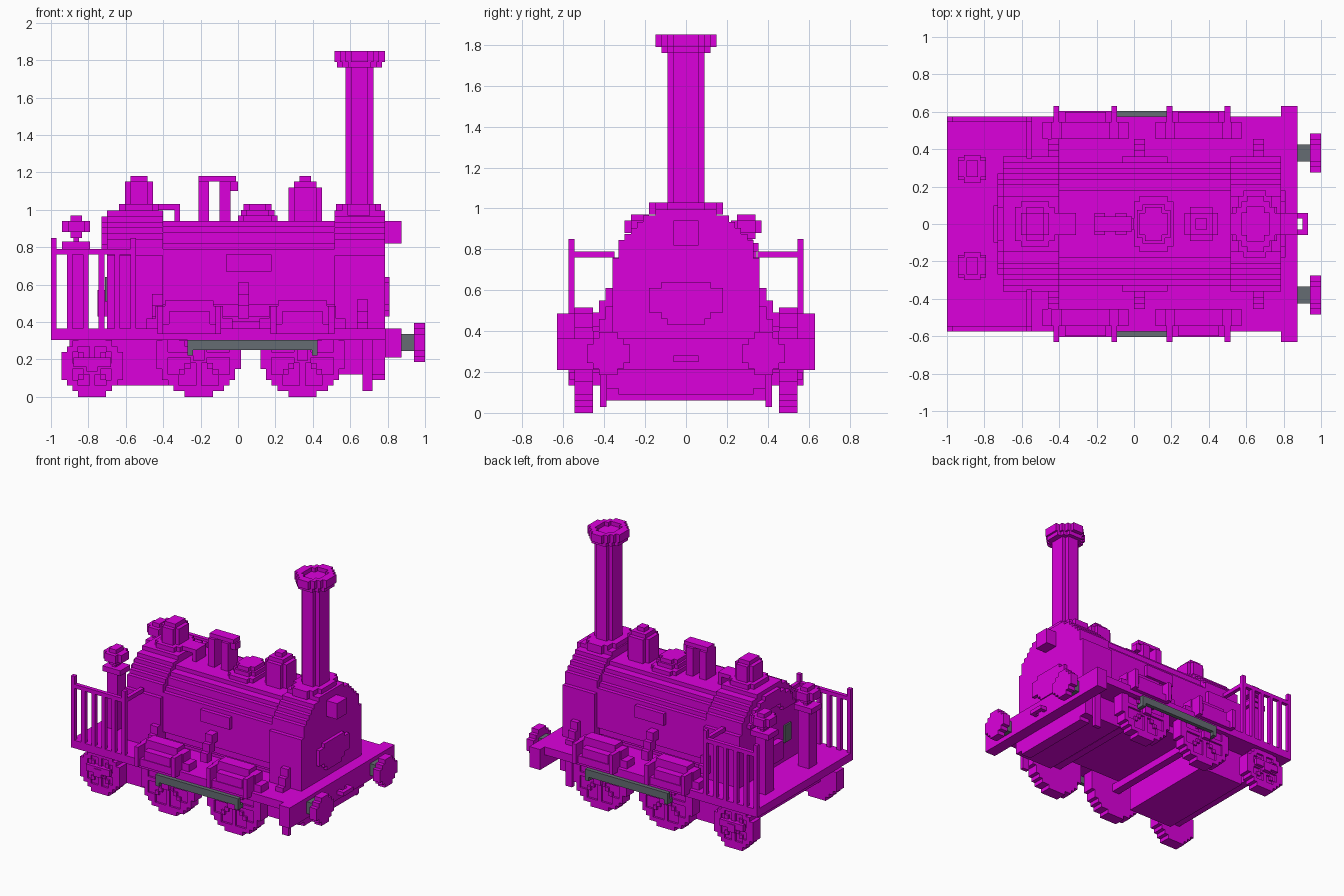
import bpy, bmesh, math
from mathutils import Vector

cube = bpy.data.objects.get("Cube")
if cube:
    bpy.data.objects.remove(cube, do_unlink=True)

V = 0.03  # block size


def material(name, rgb):
    m = bpy.data.materials.new(name)
    m.use_nodes = True
    m.diffuse_color = (*rgb, 1)
    bsdf = next(n for n in m.node_tree.nodes if n.type == 'BSDF_PRINCIPLED')
    bsdf.inputs["Base Color"].default_value = (*rgb, 1)
    return m


MAGENTA = material("magenta", (0.72, 0.0, 0.72))
GREY = material("slate_grey", (0.13, 0.15, 0.17))


def finish(name, bm, mat):
    bmesh.ops.recalc_face_normals(bm, faces=bm.faces[:])
    me = bpy.data.meshes.new(name)
    bm.to_mesh(me)
    bm.free()
    me.materials.append(mat)
    ob = bpy.data.objects.new(name, me)
    bpy.context.collection.objects.link(ob)


def box(name, x, y, z, mat=MAGENTA):
    """Box from (low, high) pairs."""
    bm = bmesh.new()
    bmesh.ops.create_cube(bm, size=1)
    for v in bm.verts:
        v.co = Vector([(r[0] + r[1]) / 2 + c * abs(r[1] - r[0])
                       for c, r in zip(v.co, (x, y, z))])
    finish(name, bm, mat)


def slab(name, axis, depth, centre, n, test):
    """Stepped plate: every block of an n-sized grid that passes the test, extruded along axis."""
    na, nb = n
    bm = bmesh.new()

    def place(a, b):
        co = [centre[0] + a * V, centre[1] + b * V]
        co.insert(axis, depth[0])
        return co
    for i in range(na):
        for j in range(nb):
            a, b = i - na / 2, j - nb / 2
            if test((a + .5) * V, (b + .5) * V):
                bm.faces.new([bm.verts.new(place(a + p, b + q))
                              for p, q in ((0, 0), (1, 0), (1, 1), (0, 1))])
    bmesh.ops.remove_doubles(bm, verts=bm.verts[:], dist=V / 10)
    res = bmesh.ops.extrude_face_region(bm, geom=bm.faces[:], use_keep_orig=True)
    off = Vector((0, 0, 0))
    off[axis] = depth[1] - depth[0]
    bmesh.ops.translate(bm, vec=off, verts=[g for g in res["geom"] if isinstance(g, bmesh.types.BMVert)])
    finish(name, bm, MAGENTA)


def disc(name, axis, depth, centre, n):
    slab(name, axis, depth, centre, (n, n), lambda a, b: math.hypot(a, b) < n * V / 2)


def arch(r, zc, mid):
    """Round-topped barrel section around zc, straight sides below."""
    return lambda y, z: abs(y) < r and (z + mid < zc or math.hypot(y, z + mid - zc) < r)


# Footplate, frame and buffer beam
box("footplate", (-1, .785), (-.575, .575), (.305, .365))
box("buffer_beam", (.785, .875), (-.63, .63), (.21, .365))
box("frame", (-.9, .785), (-.39, .39), (.25, .306))
box("ashpan", (-.68, -.30), (-.40, .40), (.06, .305))
box("front_underframe", (.46, .785), (-.39, .39), (.12, .305))
box("front_underframe_base", (.70, .785), (-.33, .33), (.09, .12))

# Firebox, boiler and smokebox
slab("firebox", 0, (-.70, -.40), (0, .68), (24, 21), arch(.365, .65, .68))
slab("firebox_back_rim", 0, (-.73, -.70), (0, .68), (24, 21),
     lambda y, z: z > .1 and .20 < math.hypot(y, z + .03) < .31)
slab("smokebox", 0, (.515, .785), (0, .68), (24, 21), arch(.365, .65, .68))
slab("boiler", 0, (-.40, .515), (0, .655), (22, 19),
     lambda y, z: abs(y) < .33 and math.hypot(y, z + .02) < .345)
box("boiler_saddle", (-.4, .515), (-.24, .24), (.365, .45))
slab("smokebox_door", 0, (.785, .81), (0, .535), (12, 7),
     lambda y, z: abs(y) < (.12 if z > .075 else .18 if z > -.045 else .18 + (z + .03) * 1.7))
box("front_lamp", (.785, .875), (-.06, .06), (.82, .94))
box("fire_door", (-.75, -.70), (-.10, .10), (.43, .57))
box("backhead_gauge", (-.712, -.70), (-.25, -.17), (.51, .64), GREY)

# Chimney with a hollow flared cap
slab("chimney_base", 2, (.97, 1.03), (.645, 0), (8, 12), lambda a, b: math.hypot(a, b * .7) < .125)
slab("chimney", 2, (1.0, 1.76), (.65, 0), (5, 6), lambda a, b: abs(a) + abs(b) < .125)
disc("chimney_collar", 2, (1.76, 1.79), (.65, 0), 8)
slab("chimney_cap", 2, (1.79, 1.82), (.65, 0), (9, 10), lambda a, b: abs(a) + abs(b) < .19)
slab("chimney_rim", 2, (1.82, 1.85), (.65, 0), (9, 10),
     lambda a, b: abs(a) + abs(b) < .19 and math.hypot(a, b) > .09)

# Domes along the top: name, centre x, then (blocks along, blocks across, bottom, top) tiers
for name, cx, tiers in (
        ("steam_dome", -.53, ((7, 8, .97, 1.03), (5, 6, 1.03, 1.15), (3, 4, 1.15, 1.18))),
        ("filler_dome", .105, ((7, 10, .91, .97), (6, 7, .97, 1.0), (5, 6, 1.0, 1.03))),
        ("sand_dome", .36, ((6, 6, .91, 1.12), (4, 4, 1.12, 1.15), (2, 2, 1.15, 1.18)))):
    for i, (nx, ny, z0, z1) in enumerate(tiers):
        slab(f"{name}_{i + 1}", 2, (z0, z1), (cx, 0), (nx, ny),
             lambda a, b, nx=nx, ny=ny: math.hypot(a / nx, b / ny) < .5 * V + .002)

# Steam pipe and safety valve
box("steam_pipe", (-.46, -.31), (-.06, .06), (1.0, 1.03))
box("steam_pipe_leg", (-.34, -.31), (-.06, .06), (.93, 1.0))
box("valve_post", (-.21, -.155), (-.06, .06), (.93, 1.15))
box("valve_lever", (-.21, -.01), (-.04, .04), (1.15, 1.18))
box("valve_column", (-.10, -.04), (-.06, .06), (.93, 1.15))
box("valve_spring", (-.10, 0), (-.03, .03), (1.10, 1.15))

# Coupling ring
for s in (-1, 1):
    box(f"coupling_side_{s}", (.875, .93), sorted((s * .03, s * .06)), (.25, .28))
box("coupling_end", (.90, .93), (-.03, .03), (.25, .28))

# Rear columns with knobs
for label, cy in (("front", -.225), ("back", .295)):
    box(f"{label}_column", (-.91, -.82), (cy - .05, cy + .05), (.365, .79))
    box(f"{label}_column_top", (-.94, -.79), (cy - .06, cy + .06), (.79, .83))
    box(f"{label}_column_neck", (-.88, -.85), (cy - .03, cy + .03), (.83, .88))
    disc(f"{label}_column_knob", 1, (cy - .045, cy + .045), (-.865, .91), 4)
    disc(f"{label}_column_knob_plate", 2, (.88, .94), (-.865, cy), 5)

# Everything that repeats on both flanks
for s, side in ((-1, "front"), (1, "back")):
    def ys(a, b):
        return sorted((s * a, s * b))

    # Wheels with rim, shallow web, spokes and hub
    for wname, cx, n in (("trailing", -.78, 11), ("driving", -.21, 15), ("leading", .345, 15)):
        r = n * V / 2
        tag = f"{side}_{wname}_wheel"
        disc(tag + "_web", 1, ys(.455, .53), (cx, r), n)
        slab(tag + "_spokes", 1, ys(.53, .545), (cx, r), (n, n),
             lambda a, b, r=r: math.hypot(a, b) < r and (
                 math.hypot(a, b) > r - .045 or math.hypot(a, b) < .06
                 or min(abs(a), abs(b), abs(abs(a) - abs(b))) < .014))
        box(tag + "_hub", (cx - .03, cx + .03), ys(.545, .575), (r - .03, r + .03))
        box(tag + "_axle", (cx - .03, cx + .03), ys(0, .455), (r - .03, r + .03))
    box(f"{side}_axle_box", (-.88, -.68), ys(.545, .57), (.16, .21))

    # Coupling rod
    box(f"{side}_coupling_rod", (-.27, .425), ys(.575, .605), (.25, .305), GREY)
    for px in (-.255, .41):
        box(f"{side}_rod_pin_{px}", (px - .015, px + .015), ys(.545, .605), (.22, .25), GREY)

    # Leaf springs over the driven wheels
    for k, cx in enumerate((-.26, .345)):
        tag = f"{side}_spring_{k + 1}"
        for i, (w, y0, y1, z0, z1) in enumerate((
                (.23, .455, .545, .365, .42), (.18, .455, .545, .42, .485),
                (.13, .455, .545, .485, .515), (.11, .545, .60, .39, .455))):
            box(f"{tag}_leaf_{i + 1}", (cx - w, cx + w), ys(y0, y1), (z0, z1))
        box(tag + "_base", (cx - .155, cx + .155), ys(.545, .605), (.335, .39))
        for e in (-1, 1):
            px = cx + e * .155
            box(f"{tag}_post_{e}", (px - .015, px + .015), ys(.545, .63), (.335, .485))

    # Stepped brackets from the barrel down to the footplate
    for k, (cx, top) in enumerate(((-.43, .55), (.03, .61), (.665, .52))):
        for i in range(3):
            z1 = top - i * .06
            box(f"{side}_bracket_{k + 1}_{i + 1}", (cx - .03, cx + .03),
                ys(.325 + i * .035, .395 + i * .03), (z1 - .07, z1))
    box(f"{side}_smokebox_bracket_foot", (.635, .695), ys(.36, .455), (.365, .40))

    # Barrel side plate
    box(f"{side}_side_plate", (-.065, .18), ys(.32, .36), (.67, .76))

    # Railing beside the rear platform
    box(f"{side}_rail", (-1, -.545), ys(.545, .575), (.76, .79))
    box(f"{side}_cross_rail", (-.575, -.545), ys(.35, .545), (.76, .79))
    for i in range(6):
        x0 = -1 + i * .085
        box(f"{side}_baluster_{i + 1}", (x0, x0 + V), ys(.545, .575), (.365, .85 if i in (0, 5) else .76))

    # Guard irons under the front
    box(f"{side}_guard_iron", (.665, .72), ys(.39, .42), (.03, .305))

    # Buffers
    cy = s * .38
    box(f"{side}_buffer_shank", (.875, .94), (cy - .045, cy + .045), (.245, .335), GREY)
    disc(f"{side}_buffer_head", 0, (.94, 1.0), (cy, .29), 7)
